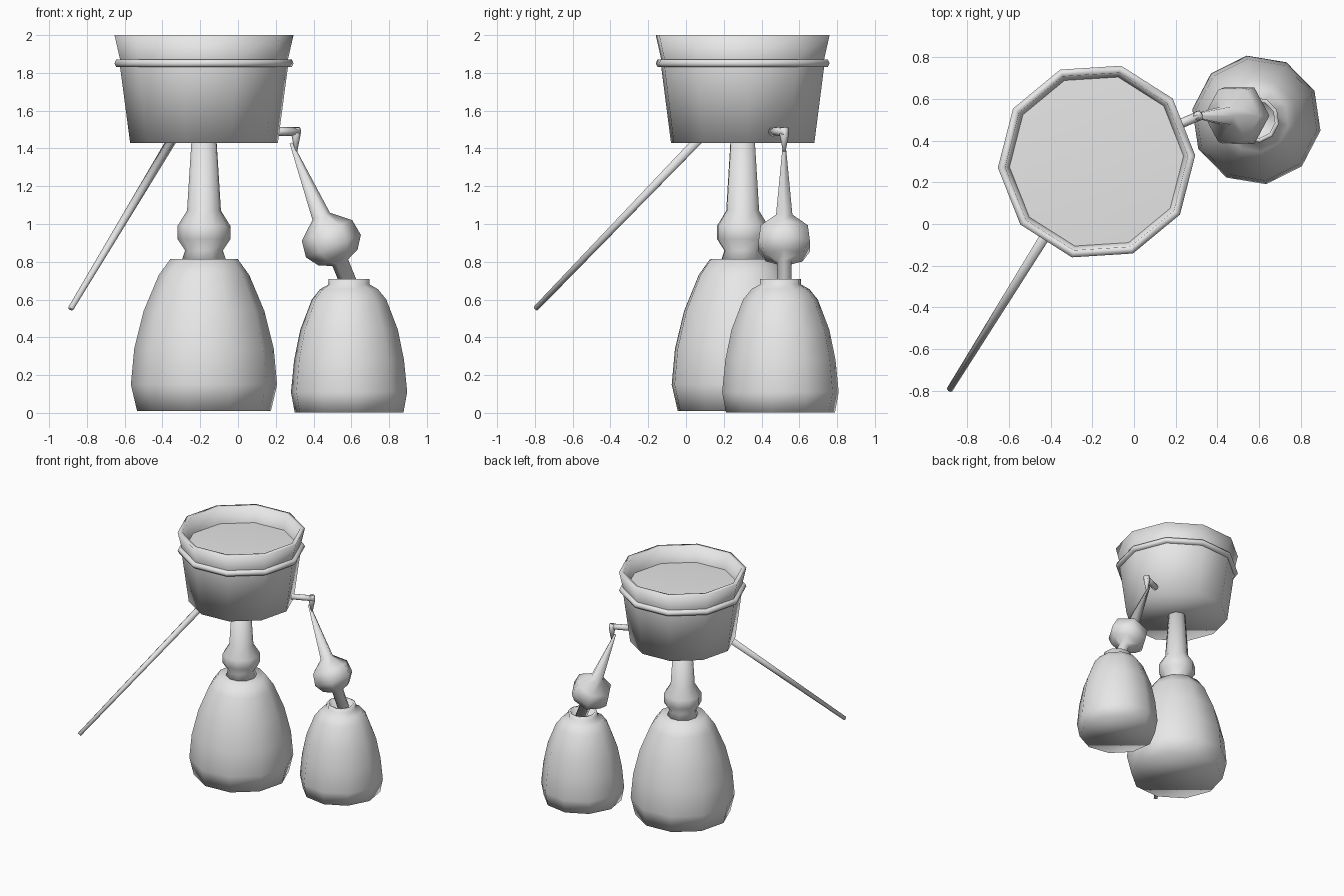
import bpy, bmesh, math
from mathutils import Vector, Matrix

cube = bpy.data.objects.get("Cube")
if cube:
    bpy.data.objects.remove(cube, do_unlink=True)

grey = bpy.data.materials.new("plain_grey")
grey.use_nodes = True
grey.diffuse_color = (0.8, 0.8, 0.8, 1)
grey.node_tree.nodes["Principled BSDF"].inputs["Base Color"].default_value = (0.8, 0.8, 0.8, 1)


def lathe(name, profile, sides, start, axis=(0, 0, 1), turn=0.0):
    """Revolve (radius, height) points around an axis and cap both ends."""
    z = Vector(axis).normalized()
    x = Vector((0, 1, 0)).cross(z).normalized()
    frame = Matrix((x, z.cross(x), z)).transposed()
    bm = bmesh.new()
    rings = []
    for radius, height in profile:
        ring = []
        for i in range(sides):
            a = math.radians(turn) + math.tau * i / sides
            local = Vector((radius * math.cos(a), radius * math.sin(a), height))
            ring.append(bm.verts.new(Vector(start) + frame @ local))
        rings.append(ring)
    for low, high in zip(rings, rings[1:]):
        for i in range(sides):
            j = (i + 1) % sides
            bm.faces.new((low[i], low[j], high[j], high[i]))
    bm.faces.new(rings[0][::-1])
    bm.faces.new(rings[-1])
    for face in bm.faces:
        face.smooth = True
    bmesh.ops.recalc_face_normals(bm, faces=bm.faces[:])
    mesh = bpy.data.meshes.new(name)
    bm.to_mesh(mesh)
    bm.free()
    mesh.materials.append(grey)
    obj = bpy.data.objects.new(name, mesh)
    bpy.context.collection.objects.link(obj)
    return obj


def rod(name, a, b, r_a, r_b, sides=8):
    """Tapered rod between two points."""
    span = Vector(b) - Vector(a)
    return lathe(name, [(r_a, 0), (r_b, span.length)], sides, a, span)


# Large body: bell and the turned post above it
main = (-0.18, 0.30, 0)
lathe("large_bell", [(0.355, 0.01), (0.388, 0.15), (0.37, 0.34), (0.32, 0.54),
                     (0.24, 0.73), (0.178, 0.815)], 10, main, turn=3.6)
lathe("post", [(0.12, 0.80), (0.10, 0.86), (0.14, 0.92), (0.14, 0.99),
               (0.09, 1.07), (0.066, 1.45)], 10, main, turn=3.6)

# Open pot with an outer band and a hollow inside
lathe("pot", [(0.392, 1.43), (0.445, 1.83), (0.445, 1.87), (0.475, 2.0),
              (0.44, 2.0), (0.415, 1.85), (0.37, 1.46)], 10, main, turn=3.6)
lathe("pot_band", [(0.43, 1.83), (0.466, 1.832), (0.475, 1.85),
                   (0.466, 1.87), (0.43, 1.873)], 10, main, turn=3.6)

# Slanted stick under the pot
rod("stick", (-0.885, -0.795, 0.553), (-0.35, 0.065, 1.445), 0.015, 0.026)

# Side arm, elbow and hanging knob
rod("arm", (0.15, 0.45, 1.49), (0.325, 0.525, 1.49), 0.023, 0.023)
lathe("elbow", [(0.022, 1.51), (0.024, 1.47), (0.006, 1.38)], 8, (0.307, 0.52, 0))
lathe("hanging_knob", [(0.008, -0.55), (0.05, -0.13), (0.144, -0.05), (0.157, 0.04),
                       (0.112, 0.105), (0.045, 0.135), (0.045, 0.275)],
      6, (0.49, 0.52, 0.92), (0.38, 0, -0.925))

# Small bell with a hollow neck
lathe("small_bell", [(0.292, 0.003), (0.312, 0.11), (0.295, 0.28), (0.262, 0.44),
                     (0.20, 0.60), (0.155, 0.655), (0.11, 0.68), (0.11, 0.71),
                     (0.09, 0.71), (0.09, 0.65)], 10, (0.588, 0.50, 0), turn=-9.5)
